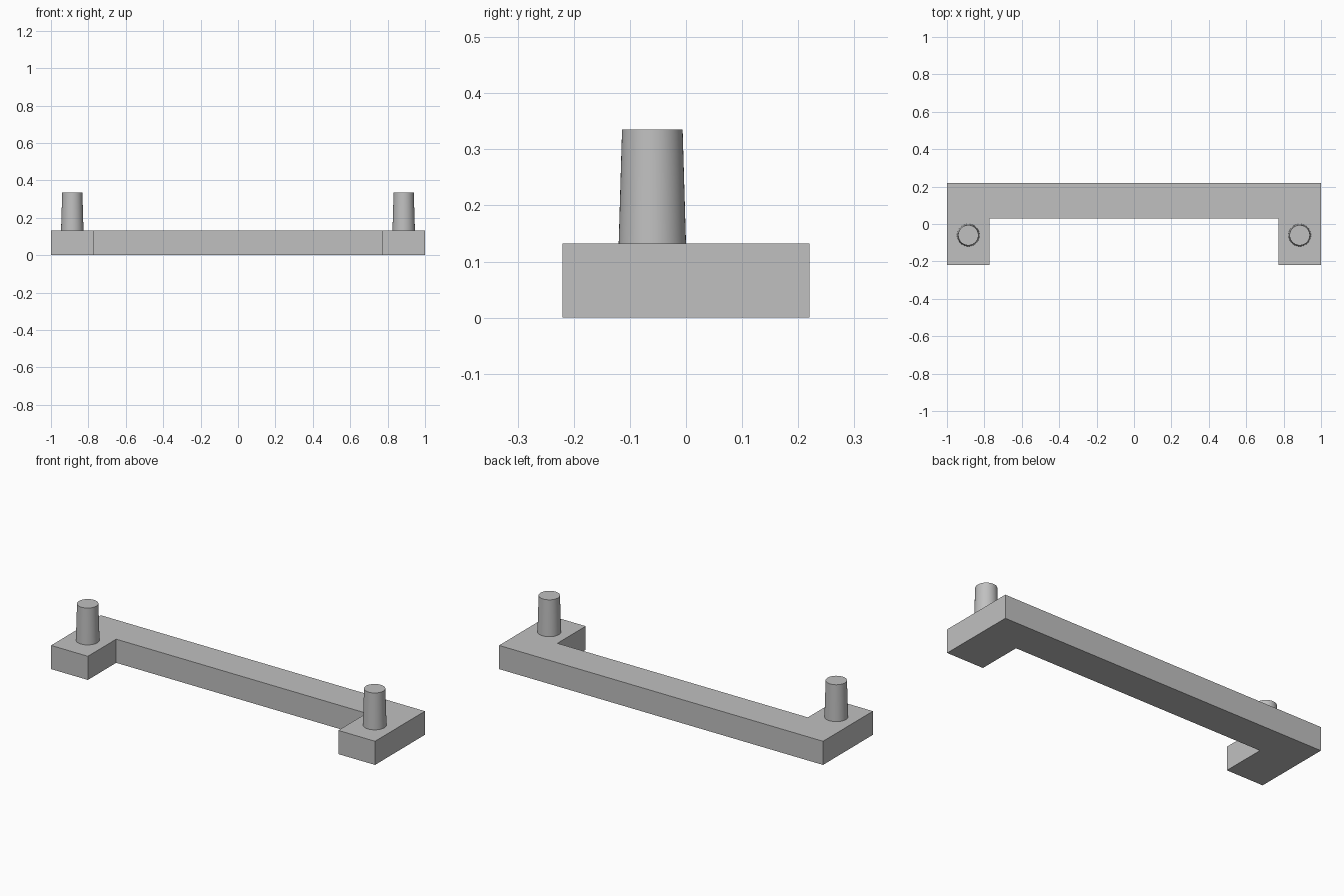
import bpy
import bmesh
import math

cube = bpy.data.objects.get("Cube")
if cube:
    bpy.data.objects.remove(cube, do_unlink=True)

# Plain grey material shared by all parts
grey = bpy.data.materials.new("light_grey")
grey.use_nodes = True
color = (0.53, 0.53, 0.53, 1)
grey.diffuse_color = color
grey.node_tree.nodes["Principled BSDF"].inputs["Base Color"].default_value = color

HEIGHT = 0.132
PEG_TOP = 0.335


# U-shaped bracket: half outline mirrored across x, then extruded upward
def build_bracket():
    half = [(0.773, 0.03), (0.773, -0.22), (1, -0.22), (1, 0.22)]
    outline = half + [(-x, y) for x, y in reversed(half)]
    bm = bmesh.new()
    base = bm.faces.new([bm.verts.new((x, y, 0)) for x, y in outline])
    grown = bmesh.ops.extrude_face_region(bm, geom=[base], use_keep_orig=True)
    top = [g for g in grown["geom"] if isinstance(g, bmesh.types.BMVert)]
    bmesh.ops.translate(bm, verts=top, vec=(0, 0, HEIGHT))
    bmesh.ops.recalc_face_normals(bm, faces=bm.faces)
    mesh = bpy.data.meshes.new("bracket")
    bm.to_mesh(mesh)
    bm.free()
    mesh.materials.append(grey)
    bpy.context.collection.objects.link(bpy.data.objects.new("bracket", mesh))


# Tapered round peg standing on one arm
def build_peg(name, x):
    bpy.ops.mesh.primitive_cone_add(
        vertices=48, radius1=0.06, radius2=0.054, depth=PEG_TOP - HEIGHT,
        location=(x, -0.06, (PEG_TOP + HEIGHT) / 2))
    peg = bpy.context.object
    peg.name = peg.data.name = name
    peg.data.materials.append(grey)
    bpy.ops.object.shade_smooth_by_angle(angle=math.radians(30))


build_bracket()
for side, sign in (("left", 1), ("right", -1)):
    build_peg(side + "_peg", sign * 0.886)
